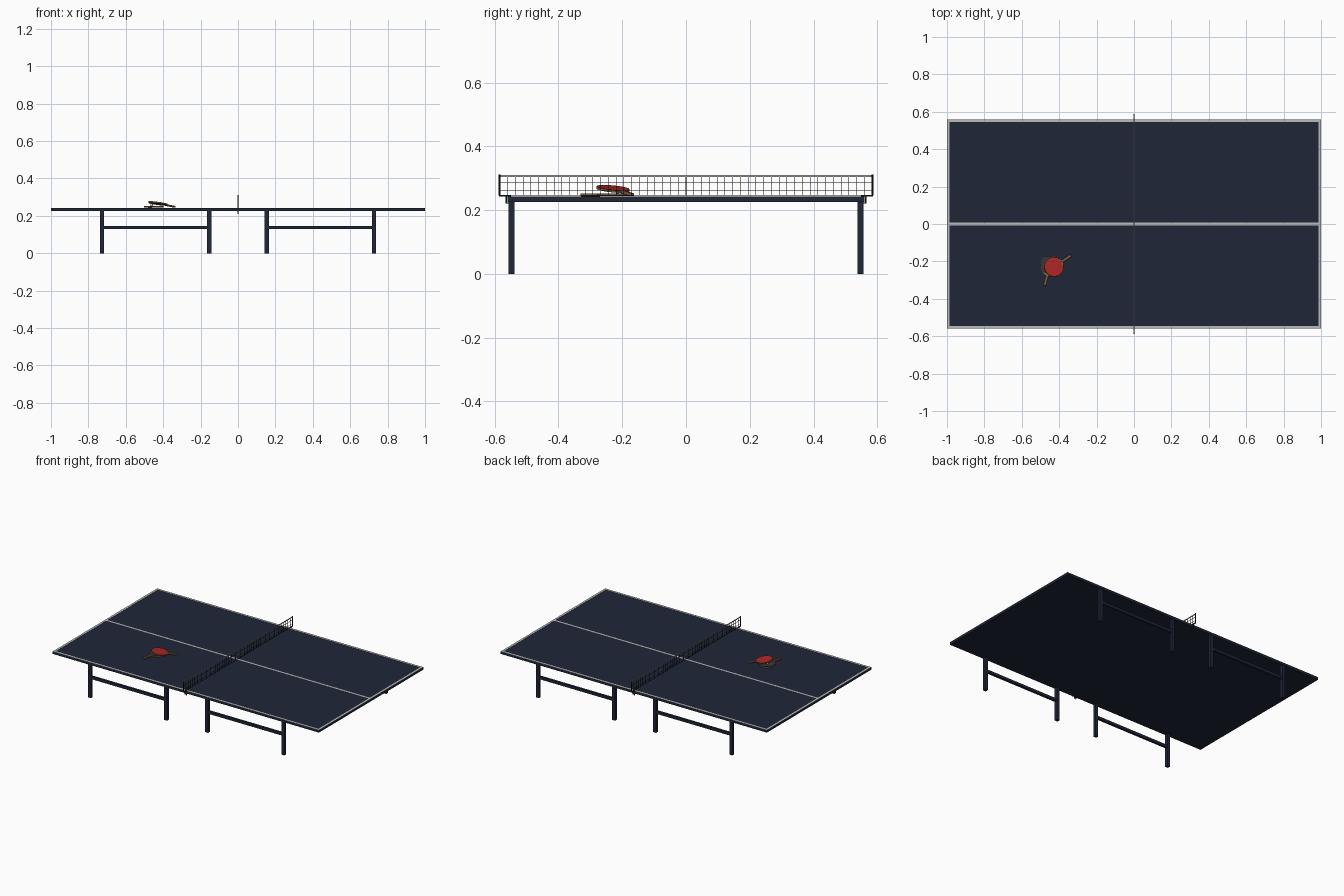
import bpy, bmesh, math
from mathutils import Matrix, Vector

if "Cube" in bpy.data.objects:
    bpy.data.objects.remove(bpy.data.objects["Cube"], do_unlink=True)


def material(name, rgb):
    m = bpy.data.materials.new(name)
    m.use_nodes = True
    m.diffuse_color = (*rgb, 1)
    m.node_tree.nodes["Principled BSDF"].inputs["Base Color"].default_value = (*rgb, 1)
    return m


NAVY = material("navy_paint", (0.014, 0.019, 0.040))
WHITE = material("line_white", (0.5, 0.5, 0.5))
BLACK = material("black", (0.01, 0.01, 0.01))
RED = material("red_rubber", (0.42, 0.02, 0.02))
DARK = material("dark_rubber", (0.04, 0.04, 0.04))
WOOD = material("wood", (0.2, 0.12, 0.06))
BALL = material("ball_white", (0.8, 0.8, 0.8))


def finish(name, bm, mat, smooth=False, matrix=None):
    bmesh.ops.recalc_face_normals(bm, faces=bm.faces)
    me = bpy.data.meshes.new(name)
    bm.to_mesh(me)
    bm.free()
    me.materials.append(mat)
    ob = bpy.data.objects.new(name, me)
    bpy.context.collection.objects.link(ob)
    if matrix:
        ob.matrix_world = matrix
    if smooth:
        bpy.ops.object.select_all(action='DESELECT')
        ob.select_set(True)
        bpy.context.view_layer.objects.active = ob
        bpy.ops.object.shade_smooth_by_angle(angle=math.radians(40))
    return ob


def add_box(bm, center, size):
    m = Matrix.Translation(center) @ Matrix.Diagonal((*size, 1))
    bmesh.ops.create_cube(bm, size=1, matrix=m)


def boxes(name, items, mat):
    bm = bmesh.new()
    for center, size in items:
        add_box(bm, center, size)
    return finish(name, bm, mat)


def slab(name, outline, z0, z1, mat, matrix):
    bm = bmesh.new()
    face = bm.faces.new([bm.verts.new((x, y, z0)) for x, y in outline])
    new = bmesh.ops.extrude_face_region(bm, geom=[face])["geom"]
    verts = [v for v in new if isinstance(v, bmesh.types.BMVert)]
    bmesh.ops.translate(bm, verts=verts, vec=(0, 0, z1 - z0))
    return finish(name, bm, mat, True, matrix)


# Table top and painted lines
TOP, BOTTOM, HALF_W = 0.242, 0.226, 0.56
boxes("table_top", [((0, 0, (TOP + BOTTOM) / 2), (2, 2 * HALF_W, TOP - BOTTOM))], NAVY)
LINE = 0.014
lines = [((0, y, TOP), (2, LINE, 0.002)) for y in (-HALF_W + LINE / 2, 0, HALF_W - LINE / 2)]
lines += [((s * (1 - LINE / 2), 0, TOP), (LINE, 2 * HALF_W, 0.0018)) for s in (-1, 1)]
boxes("table_lines", lines, WHITE)

# Four leg frames, each two legs and a rail
for sx, end in ((-1, "right"), (1, "left")):
    for sy, side in ((-1, "front"), (1, "back")):
        y = sy * 0.547
        legs = [((sx * x, y, BOTTOM / 2 + 0.002), (0.022, 0.02, BOTTOM + 0.004)) for x in (0.154, 0.727)]
        boxes(f"{side}_{end}_legs", legs, NAVY)
        boxes(f"{side}_{end}_rail", [((sx * 0.44, y, 0.138), (0.56, 0.016, 0.018))], NAVY)

# Net: tape along the top, strings below
NET_Y, NET_LOW, NET_HIGH = 0.584, 0.246, 0.309
STRING, COLUMNS = 0.0016, 48
net = [((0, 0, z), (STRING, 2 * NET_Y, STRING)) for z in (NET_LOW, 0.262, 0.287)]
for i in range(COLUMNS + 1):
    y = -NET_Y + 2 * NET_Y * i / COLUMNS
    net.append(((0, y, (NET_LOW + NET_HIGH) / 2), (STRING, STRING, NET_HIGH - NET_LOW)))
boxes("net_strings", net, BLACK)
boxes("net_tape", [((0, 0, 0.3075), (0.003, 2 * NET_Y, 0.006))], WHITE)

# Net posts with their clamps
for s, side in ((-1, "front"), (1, "back")):
    boxes(f"{side}_net_clamp", [
        ((0, s * 0.567, 0.245), (0.008, 0.038, 0.004)),
        ((0, s * 0.5635, 0.233), (0.008, 0.005, 0.026)),
        ((0, s * 0.556, 0.222), (0.008, 0.018, 0.004)),
    ], BLACK)
    for part, y, z, r, h in (("net_post", 0.585, 0.279, 0.003, 0.066),
                             ("clamp_screw", 0.553, 0.217, 0.003, 0.014)):
        bm = bmesh.new()
        bmesh.ops.create_cone(bm, cap_ends=True, segments=12, radius1=r, radius2=r, depth=h,
                              matrix=Matrix.Translation((0, s * y, z)))
        finish(f"{side}_{part}", bm, BLACK, True)


# Paddle: wooden blade with a throat, rubber on both faces, rounded handle along local +x
def paddle(name, center, yaw, tilt, top_mat, bottom_mat):
    m = (Matrix.Translation(center) @ Matrix.Rotation(yaw, 4, 'Z')
         @ Matrix.Rotation(math.radians(tilt), 4, 'Y'))
    r = 0.052

    def arc(radius, start):
        n = 36
        angles = [start + (2 * math.pi - 2 * start) * i / n for i in range(n + 1)]
        return [(radius * math.cos(a), radius * math.sin(a)) for a in angles]

    slab(name + "_blade", arc(r, 0.5) + [(0.056, -0.009), (0.056, 0.009)], -0.002, 0.002, WOOD, m)
    rubber = arc(r - 0.0005, 0.55)
    slab(name + "_top_rubber", rubber, 0.002, 0.004, top_mat, m)
    slab(name + "_bottom_rubber", rubber, -0.004, -0.002, bottom_mat, m)
    bm = bmesh.new()
    add_box(bm, (0.08, 0, 0), (0.062, 0.015, 0.0095))
    handle = finish(name + "_handle", bm, WOOD, True, m)
    bevel = handle.modifiers.new("rounding", 'BEVEL')
    bevel.width, bevel.segments = 0.003, 3


paddle("lower_paddle", (-0.451, -0.222, 0.248), math.atan2(-0.113, -0.028), 0, DARK, RED)
paddle("upper_paddle", (-0.428, -0.229, 0.2665), math.atan2(0.061, 0.091), 9.5, RED, DARK)

# Ball held between the paddles
bm = bmesh.new()
bmesh.ops.create_uvsphere(bm, u_segments=20, v_segments=12, radius=0.0072,
                          matrix=Matrix.Translation((-0.462, -0.214, 0.259)))
finish("ball", bm, BALL, True)
